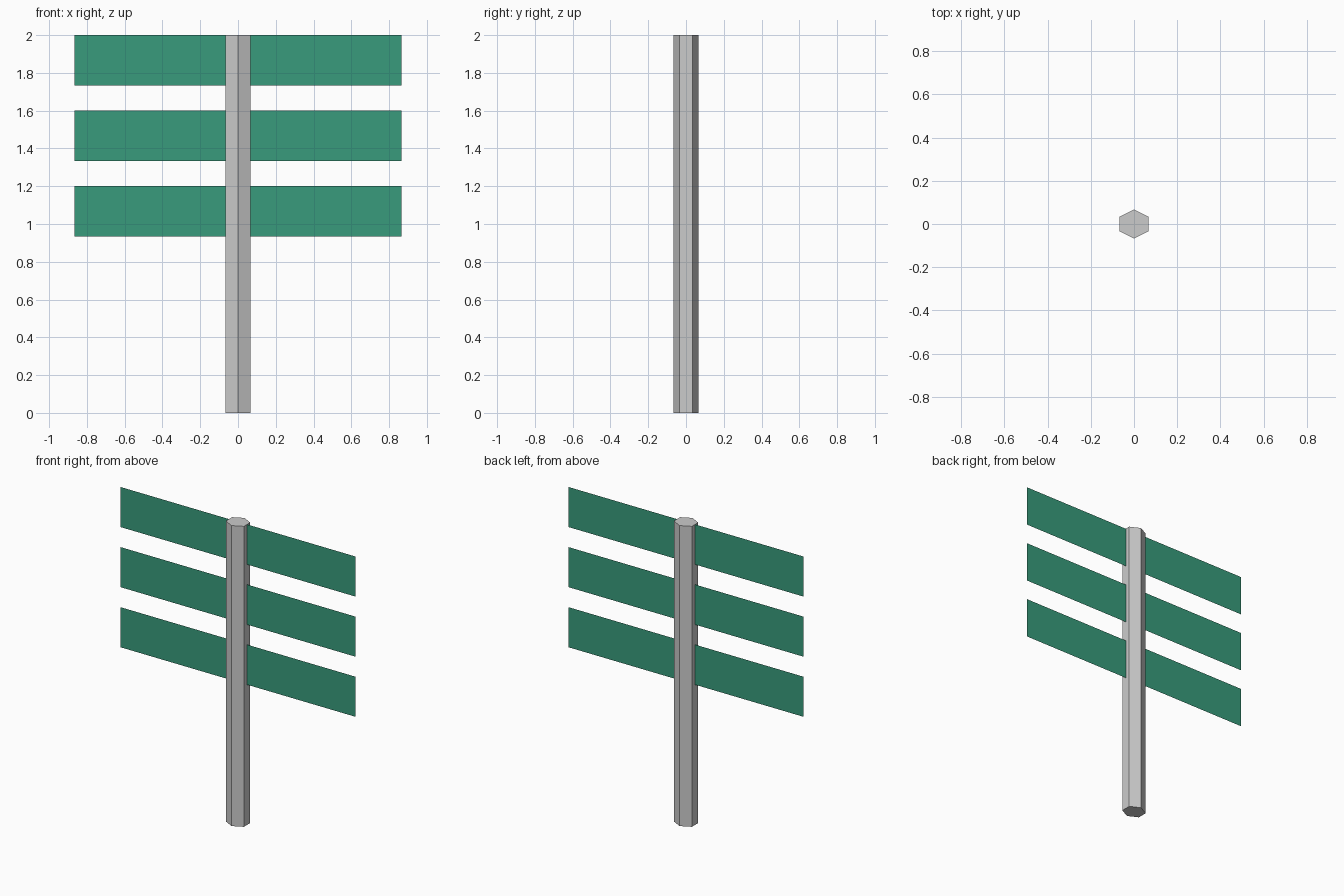
import bpy
import bmesh
from mathutils import Matrix, Vector

if "Cube" in bpy.data.objects:
    bpy.data.objects.remove(bpy.data.objects["Cube"])

HALF = 0.0667      # half width of the post
HEIGHT = 2.0
BOARD_X = 0.8667   # half length of the boards
BOARD_H = 0.2667

green = bpy.data.materials.new("board_green")
green.diffuse_color = (0.04, 0.33, 0.20, 1)
green.use_nodes = True
green.node_tree.nodes["Principled BSDF"].inputs["Base Color"].default_value = green.diffuse_color


def add_object(name, bm, material=None):
    mesh = bpy.data.meshes.new(name)
    bm.to_mesh(mesh)
    bm.free()
    obj = bpy.data.objects.new(name, mesh)
    bpy.context.collection.objects.link(obj)
    if material:
        mesh.materials.append(material)
    return obj


# Six-sided post, points facing front and back
bm = bmesh.new()
profile = [(0, -HALF), (HALF, -HALF / 2), (HALF, HALF / 2),
           (0, HALF), (-HALF, HALF / 2), (-HALF, -HALF / 2)]
base = bm.faces.new([bm.verts.new((x, y, 0)) for x, y in profile])
top = bmesh.ops.extrude_face_region(bm, geom=[base], use_keep_orig=True)
bmesh.ops.translate(bm, vec=Vector((0, 0, HEIGHT)),
                    verts=[g for g in top["geom"] if isinstance(g, bmesh.types.BMVert)])
bmesh.ops.recalc_face_normals(bm, faces=bm.faces)
add_object("post", bm)

# Three flat sheet boards running through the middle of the post
for name, z_top in (("upper_board", 2.0), ("middle_board", 1.6), ("lower_board", 1.2)):
    bm = bmesh.new()
    corners = [(-BOARD_X, z_top - BOARD_H), (BOARD_X, z_top - BOARD_H),
               (BOARD_X, z_top), (-BOARD_X, z_top)]
    bm.faces.new([bm.verts.new((x, 0, z)) for x, z in corners])
    add_object(name, bm, green)
